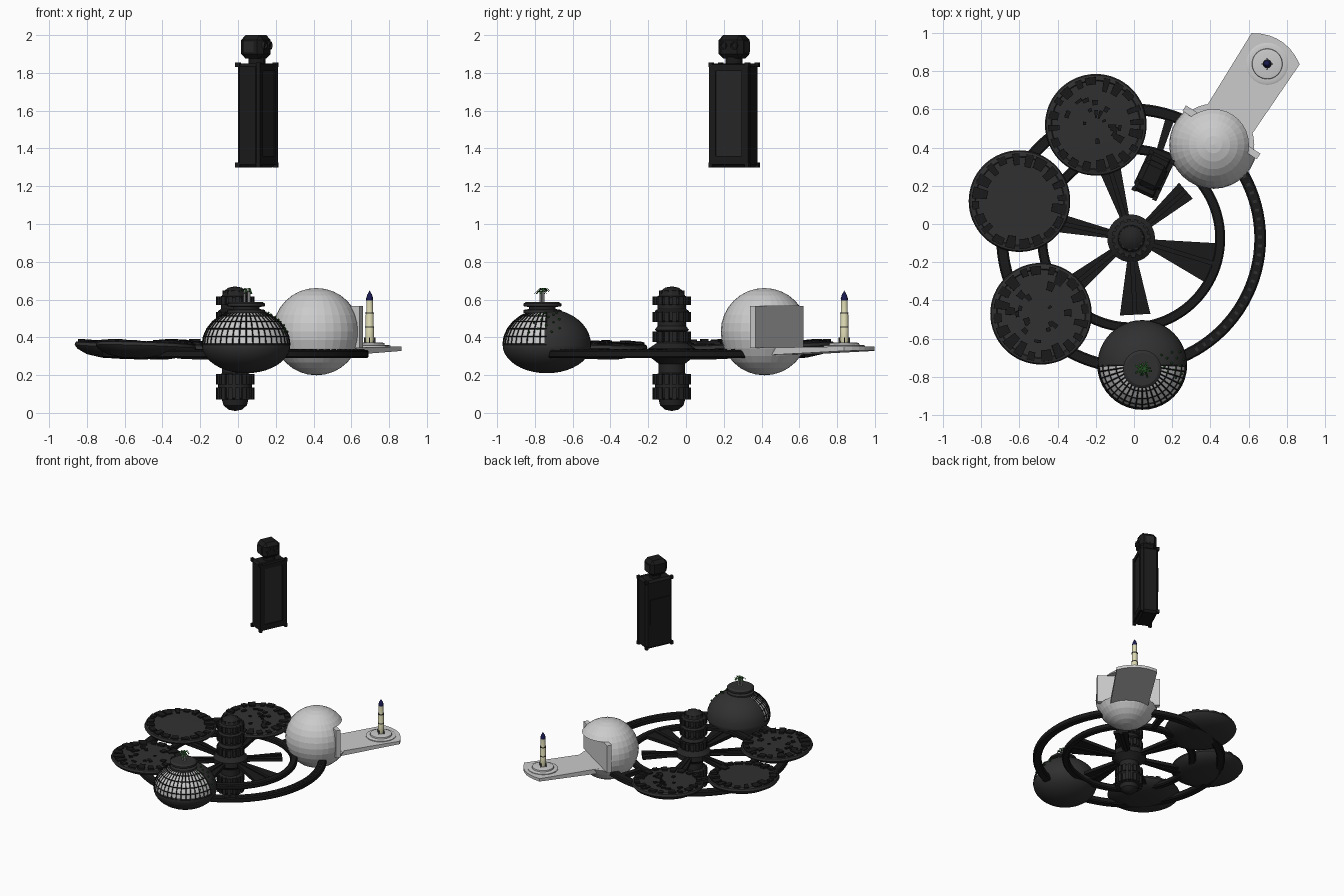
import bpy, bmesh, math, random
from math import sin, cos, pi, radians as rad
from mathutils import Matrix, Vector

if "Cube" in bpy.data.objects:
    bpy.data.objects.remove(bpy.data.objects["Cube"])
random.seed(4)

def mat(name, c):
    m = bpy.data.materials.new(name)
    m.diffuse_color = (*c, 1)
    m.use_nodes = True
    m.node_tree.nodes["Principled BSDF"].inputs["Base Color"].default_value = m.diffuse_color
    return m
BLACK = mat("black", (.010, .010, .010))
HUB = mat("hub_dark", (.018, .018, .018))
DARK = mat("pod_dark", (.03, .03, .03))
SCREEN = mat("screen", (.02, .02, .02))
CREAM = mat("cream", (.72, .7, .45))
NAVY = mat("navy", (.01, .01, .08))
GREEN = mat("leaf", (.02, .09, .02))

def part(name, bm, loc=(0, 0, 0), rz=0, m=None, smooth=False):
    bmesh.ops.remove_doubles(bm, verts=bm.verts, dist=1e-5)
    bmesh.ops.recalc_face_normals(bm, faces=bm.faces)
    me = bpy.data.meshes.new(name)
    bm.to_mesh(me)
    bm.free()
    o = bpy.data.objects.new(name, me)
    bpy.context.collection.objects.link(o)
    o.location, o.rotation_euler.z = loc, rad(rz)
    if m:
        me.materials.append(m)
    if smooth:
        bpy.context.view_layer.objects.active = o
        bpy.ops.object.select_all(action='DESELECT')
        o.select_set(True)
        bpy.ops.object.shade_smooth_by_angle(angle=rad(30))
    return o

def lathe(bm, prof, n=48, a0=0, a1=360, closed=False, at=(0, 0)):
    full = a1 - a0 == 360
    rows = []
    for i in range(n if full else n + 1):
        a = rad(a0 + (a1 - a0) * i / n)
        rows.append([bm.verts.new((at[0] + r * cos(a), at[1] + r * sin(a), z)) for r, z in prof])
    for i in range(n):
        p, q = rows[i], rows[(i + 1) % len(rows)]
        for j in range(len(prof) if closed else len(prof) - 1):
            k = (j + 1) % len(prof)
            bm.faces.new((p[j], q[j], q[k], p[k]))
    return bm

def prism(bm, pts, z0, z1):
    lo = [bm.verts.new((x, y, z0)) for x, y in pts]
    hi = [bm.verts.new((x, y, z1)) for x, y in pts]
    bm.faces.new(lo)
    bm.faces.new(hi)
    for i in range(len(pts)):
        k = (i + 1) % len(pts)
        bm.faces.new((lo[i], lo[k], hi[k], hi[i]))
    return bm

def sector(bm, r0, r1, a0, a1, z0, z1, n=3):
    ang = [rad(a0 + (a1 - a0) * i / n) for i in range(n + 1)]
    pts = [(r0 * cos(a), r0 * sin(a)) for a in ang] + [(r1 * cos(a), r1 * sin(a)) for a in ang[::-1]]
    return prism(bm, pts, z0, z1)

def box(bm, x0, x1, y0, y1, z0, z1):
    return prism(bm, [(x0, y0), (x1, y0), (x1, y1), (x0, y1)], z0, z1)

B = bmesh.new
C = (-.015, -.075, 0)

def polar(r, a):
    return (C[0] + r * cos(rad(a)), C[1] + r * sin(rad(a)))

# Central hub: stacked drums with toothed bands
hub = [(0, .01), (.035, .017), (.062, .04), (.07, .07), (.09, .08), (.09, .2), (.07, .21), (.07, .26), (.095, .28),
       (.125, .3), (.125, .34), (.095, .36), (.08, .37), (.08, .43), (.09, .44), (.075, .46), (.075, .48), (.09, .49),
       (.09, .54), (.075, .55), (.075, .57), (.09, .575), (.09, .61), (.07, .62), (.06, .645), (.035, .663), (0, .67)]
part("hub", lathe(B(), hub, 32), C, 0, HUB, True)
bm = B()
for z0, z1 in ((.07, .135), (.15, .205), (.375, .43), (.48, .535), (.57, .615)):
    for k in range(16):
        sector(bm, .06, .102, k * 22.5, k * 22.5 + 14, z0, z1, 1)
for k in range(10):
    sector(bm, .03, .068, k * 36, k * 36 + 18, .6, .647, 1)
part("hub_teeth", bm, C, 0, HUB)

# Rings
def ring(name, r0, r1, z0, z1):
    b = .008
    prof = [(r0, z0 + b), (r0 + b, z0), (r1 - b, z0), (r1, z0 + b), (r1, z1 - b), (r1 - b, z1), (r0 + b, z1), (r0, z1 - b)]
    part(name, lathe(B(), prof, 96, closed=True), C, 0, BLACK, True)
ring("outer_ring", .645, .706, .29, .333)
ring("inner_ring", .44, .492, .295, .335)
bm = B()
for a in range(-60, 36, 4):
    sector(bm, .665, .685, a, a + 1.2, .32, .338, 1)
part("ring_studs", bm, C, 0, DARK)

# Spokes: flaring wedges, plus plain struts out to the pods
bm = B()
for a, w, r in ((41, .055, .38), (-17, .11, .45), (-87, .08, .40), (219, .06, .45), (168, .055, .45), (107, .065, .45)):
    M = Matrix.Rotation(rad(a), 2)
    pts = [M @ Vector(p) for p in ((.08, -.02), (r, -w), (r, w), (.08, .02))]
    prism(bm, pts, .305, .33)
    pts = [M @ Vector(p) for p in ((.08, -.012), (r, -.012), (r, .012), (.08, .012))]
    prism(bm, pts, .295, .338)
for a in (49, 72, 107, 162, 220, 275):
    sector(bm, .48, .655, a - 2, a + 2, .297, .33, 1)
part("spokes", bm, C, 0, BLACK)

# Three saucer pods with city blocks on top
pod = [(0, .285), (.12, .288), (.2, .303), (.25, .33), (.266, .35), (.26, .366), (.235, .372), (.23, .366), (0, .368)]
for i, (x, y) in enumerate(((-.2, .52), (-.6, .12), (-.487, -.47))):
    a = math.atan2(y - C[1], x - C[0])
    pods = [part(f"saucer_pod_{i}", lathe(B(), pod, 64), (x, y, 0), 0, DARK, True)]
    bm = B()
    for k in range(20):
        r = random.uniform(.17, .215)
        sector(bm, r, .25, k * 18, k * 18 + random.uniform(7, 15), .36, random.uniform(.374, .383))
    for k in range(0 if i == 1 else 16):
        r, t = random.uniform(.03, .15), random.uniform(0, 360)
        sector(bm, r, r + random.uniform(.015, .05), t, t + 14, .36, .376, 2)
    pods.append(part(f"saucer_blocks_{i}", bm, (x, y, 0), 0, BLACK))
    T = (Matrix.Translation((x, y, .335)) @ Matrix.Rotation(rad(-2.5), 4, (-sin(a), cos(a), 0))
         @ Matrix.Translation((0, 0, -.335)))
    for o in pods:
        o.matrix_world = T

# Garden dome: dark bowl and rear shell, glazed front half
D = (.043, -.737, 0)
def ell(t0, t1, n, b, a=.23):
    return [(a * cos(rad(t0 + (t1 - t0) * i / n)), .36 + b * sin(rad(t0 + (t1 - t0) * i / n))) for i in range(n + 1)]
part("dome_bowl", lathe(B(), ell(-90, 0, 10, .15, .234) + [(.23, .37), (.2, .37)], 48), D, 0, DARK, True)
part("dome_rear", lathe(B(), ell(0, 90, 10, .19, .234), 24, -3, 183), D, 0, DARK, True)
part("dome_glass", lathe(B(), ell(0, 80, 6, .19), 20, 180, 360), D, 0)
fr = part("dome_frame", lathe(B(), ell(0, 80, 6, .191, .232), 20, 180, 360), D, 0, BLACK)
w = fr.modifiers.new("frame", 'WIREFRAME')
w.thickness = .007
part("dome_cap", lathe(B(), [(.1, .53), (.1, .545), (.07, .55), (.07, .56), (.1, .565), (.1, .578), (.085, .588), (0, .588)], 32),
     (.043, -.76, 0), 0, DARK, True)
bm, tb = B(), B()
for x, y, h in ((.035, -.76, .65), (.055, -.755, .655), (.06, -.77, .64)):
    lathe(tb, [(.005, .58), (.005, h), (0, h)], 8, at=(x, y))
    for k in range(5):
        d = Vector((cos(k * 1.26), sin(k * 1.26), 0))
        s = Vector((-d.y, d.x, 0)) * .005
        o = Vector((x, y, h))
        p = [o, o + d * .02 + Vector((0, 0, .006)), o + d * .035 - Vector((0, 0, .01))]
        for q0, q1 in zip(p, p[1:]):
            bm.faces.new([bm.verts.new(v) for v in (q0 - s, q0 + s, q1 + s, q1 - s)])
for k in range(14):
    t, e = rad(-25 + k * 4), rad(20 + (k * 17) % 45)
    p = Vector((D[0] + .236 * cos(e) * cos(t), D[1] + .236 * cos(e) * sin(t), .36 + .196 * sin(e)))
    bmesh.ops.create_icosphere(bm, subdivisions=1, radius=.007, matrix=Matrix.Translation(p))
part("dome_stems", tb, m=None)
part("dome_leaves", bm, m=GREEN)

# Hangar sphere with its outward side cut back under a roof lip
S, SA = (.415, .415, 0), 57
bm = B()
bmesh.ops.create_uvsphere(bm, u_segments=32, v_segments=16, radius=.231, matrix=Matrix.Translation((0, 0, .43)))
ball = part("hangar_sphere", bm, S, SA)
cut = part("hangar_cutter", box(B(), .09, .5, -.4, .4, .345, .565), S, SA)
cut.hide_render = True
cut.hide_viewport = True
mod = ball.modifiers.new("cut", 'BOOLEAN')
mod.object, mod.solver = cut, 'EXACT'
part("hangar_wall", box(B(), .06, .095, -.232, .232, .343, .565), S, SA)

# Launch arm with rounded end, thinning outward
bm = B()
arc = [(.648 * cos(rad(t)) - .03 * (abs(t) / 14) ** 2, .62 * sin(rad(t))) for t in range(-14, 15, 4)]
prism(bm, [(.09, -.138)] + arc + [(.09, .138)], .305, .345)
for v in bm.verts:
    f = max(0, (v.co.x - .09) / .55)
    v.co.z += f * (.007 if v.co.z > .33 else .025)
part("launch_arm", bm, S, SA)

# Launch pad and rocket
P = (.697, .838, 0)
part("launch_pad", lathe(B(), [(.11, .345), (.11, .356), (.1, .36), (.08, .36), (.078, .37), (.06, .373), (0, .373)], 40), P, 0, None, True)
part("rocket_body", lathe(B(), [(.02, .37), (.023, .39), (.023, .45), (.021, .455), (.021, .52), (.018, .53), (.018, .595), (0, .597)], 20), P, 0, CREAM, True)
part("rocket_nose", lathe(B(), [(.018, .595), (.019, .605), (.013, .625), (0, .648)], 20), P, 0, NAVY, True)
bm = B()
for k in range(4):
    sector(bm, .015, .031, k * 90 - 5, k * 90 + 5, .372, .4, 1)
for z in (.452, .525):
    lathe(bm, [(.018, z), (.0235, z), (.0235, z + .006), (.018, z + .006)], 20)
part("rocket_fins", bm, P, 0, DARK)

# Floating tower: bevelled case, framed screen on one broad face
T, TA = (.1, .255, 0), -25
def bevelled(name, dims, w, loc, m):
    bm = box(B(), *dims)
    o = part(name, bm, loc, TA, m)
    bv = o.modifiers.new("bevel", 'BEVEL')
    bv.width, bv.segments = w, 1
    return o
bevelled("tower_case", (-.066, .06, -.112, .112, 1.3, 1.85), .016, T, BLACK)
bm = B()
for y in (-1, 1):
    box(bm, .05, .072, min(y * .075, y * .113), max(y * .075, y * .113), 1.315, 1.845)
    for x in (-.06, .06):
        for z in (1.3, 1.83):
            box(bm, x - .012, x + .012, y * .106 - .011, y * .106 + .011, z, z + .025)
box(bm, .05, .072, -.08, .08, 1.315, 1.36)
box(bm, .05, .072, -.08, .08, 1.81, 1.845)
box(bm, -.074, -.06, -.08, .08, 1.5, 1.7)
part("tower_frame", bm, T, TA, BLACK)
part("tower_screen", box(B(), .055, .064, -.075, .075, 1.36, 1.81), T, TA, SCREEN)
part("tower_neck", lathe(B(), [(.045, 1.84), (.045, 1.89)], 16), T, 0, BLACK)

# Tower head with twin lenses and side windows
H = (.095, .255, 0)
bevelled("head", (-.065, .065, -.072, .072, 1.875, 2.0), .026, H, BLACK)
part("head_windows", box(B(), -.04, .02, -.074, .074, 1.91, 1.965), H, TA, SCREEN)
bm = B()
for y in (-.034, .03):
    lathe(bm, [(0, .062), (.012, .062), (.015, .073), (.021, .073), (.022, .06)], 20, at=(-1.945, y))
bm.transform(Matrix.Rotation(rad(90), 4, 'Y'))
for v in bm.verts:
    v.co.z = abs(v.co.z)
part("head_lenses", bm, H, TA, SCREEN)
